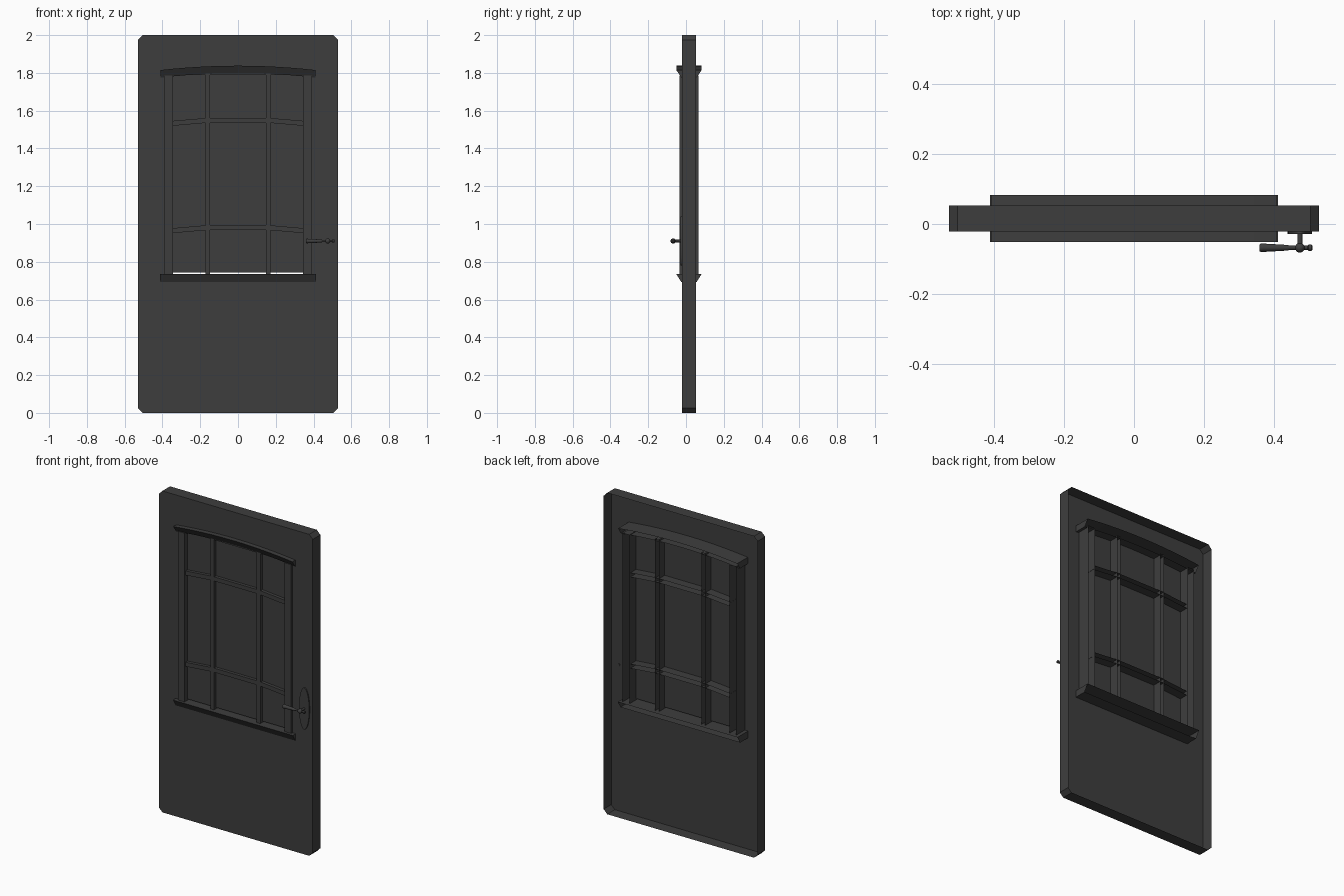
import bpy, bmesh, math
from mathutils import Vector

if "Cube" in bpy.data.objects:
    bpy.data.objects.remove(bpy.data.objects["Cube"], do_unlink=True)

# One dark finish for every part
dark = bpy.data.materials.new("charcoal_paint")
dark.use_nodes = True
COLOUR = (0.048, 0.048, 0.048, 1)
dark.diffuse_color = COLOUR
bsdf = next(n for n in dark.node_tree.nodes if n.type == "BSDF_PRINCIPLED")
bsdf.inputs["Base Color"].default_value = COLOUR

FRONT, BACK = -0.022, 0.053      # door leaf depth
MID = (FRONT + BACK) / 2


def finish(name, bm, smooth=False):
    mesh = bpy.data.meshes.new(name)
    bm.to_mesh(mesh)
    bm.free()
    mesh.materials.append(dark)
    obj = bpy.data.objects.new(name, mesh)
    bpy.context.collection.objects.link(obj)
    if smooth:
        bpy.ops.object.select_all(action="DESELECT")
        obj.select_set(True)
        bpy.context.view_layer.objects.active = obj
        bpy.ops.object.shade_smooth_by_angle(angle=math.radians(35))
    return obj


def channel(name, stations, low_half, top_half):
    """Open-backed moulding through (x, z_low, z_top) stations."""
    bm = bmesh.new()
    rings = []
    for x, low, top in stations:
        section = [(MID + low_half, low), (MID - low_half, low),
                   (MID - top_half, top), (MID + top_half, top)]
        rings.append([bm.verts.new((x, y, z)) for y, z in section])
    for a, b in zip(rings, rings[1:]):
        for i in range(3):
            bm.faces.new((a[i], a[i + 1], b[i + 1], b[i]))
    bm.faces.new(rings[0][::-1])
    bm.faces.new(rings[-1])
    bmesh.ops.recalc_face_normals(bm, faces=bm.faces)
    return finish(name, bm)


def lathe(name, profile, origin, axis, steps=20):
    """Revolve (distance, radius) points around an axis through origin."""
    bm = bmesh.new()
    axis = Vector(axis)
    verts = [bm.verts.new(Vector(origin) + axis * d + Vector((0, 0, r)))
             for d, r in profile]
    edges = [bm.edges.new(pair) for pair in zip(verts, verts[1:])]
    bmesh.ops.spin(bm, geom=verts + edges, cent=origin, axis=axis,
                   angle=math.tau, steps=steps)
    bmesh.ops.remove_doubles(bm, verts=bm.verts, dist=1e-5)
    bmesh.ops.recalc_face_normals(bm, faces=bm.faces)
    return finish(name, bm, smooth=True)


# Door leaf: chamfered tray, open at the back, with a window opening
W, H, C = 0.53, 2.0, 0.025
outline = [(-W + C, 0), (W - C, 0), (W, C), (W, H - C),
           (W - C, H), (-W + C, H), (-W, H - C), (-W, C)]
opening = [(-0.37, 0.71), (0.37, 0.71), (0.37, 1.79), (-0.37, 1.79)]
bm = bmesh.new()
loops = []
for points in (outline, opening):
    vs = [bm.verts.new((x, FRONT, z)) for x, z in points]
    loops.append([bm.edges.new((v, vs[i - 1])) for i, v in enumerate(vs)])
bmesh.ops.triangle_fill(bm, edges=loops[0] + loops[1], use_beauty=True)
rim = bmesh.ops.extrude_edge_only(bm, edges=loops[0])["geom"]
for v in rim:
    if isinstance(v, bmesh.types.BMVert):
        v.co.y = BACK
bmesh.ops.recalc_face_normals(bm, faces=bm.faces)
bm.faces.ensure_lookup_table()
if bm.faces[0].normal.y > 0:
    bmesh.ops.reverse_faces(bm, faces=bm.faces)
finish("door_leaf", bm)

# Window pane, set back behind the bars, leaving a slit above the sill
bm = bmesh.new()
bmesh.ops.create_cube(bm, size=1)
for v in bm.verts:
    v.co = (v.co.x * 0.74, v.co.y * 0.004 - 0.003, 1.27 + v.co.z * 1.056)
finish("window_pane", bm)

# Curved head moulding and straight sill, both flaring towards the top
xs = [-0.41 + 0.82 * i / 12 for i in range(13)]
rise = [0.023 * (1 - (x / 0.41) ** 2) for x in xs]
channel("window_head", [(x, 1.775 + r, 1.815 + r) for x, r in zip(xs, rise)],
        0.040, 0.067)
channel("window_sill", [(-0.412, 0.692, 0.735), (0.412, 0.692, 0.735)],
        0.040, 0.067)

# Side posts and upright glazing bars
for side, s in (("right", -1), ("left", 1)):
    for part, inner, outer, top, half in (("post", 0.344, 0.39, 1.785, 0.050),
                                          ("upright_bar", 0.147, 0.172, 1.805, 0.042)):
        ends = sorted((s * inner, s * outer))
        channel(f"{side}_{part}", [(x, 0.735, top) for x in ends], half, half)

# Horizontal glazing bars, dropping towards the posts
for label, low in (("upper", 1.536), ("lower", 0.968)):
    stations = []
    for x in (-0.345, -0.16, 0.16, 0.345):
        drop = 0.016 if abs(x) > 0.2 else 0
        stations.append((x, low - drop, low + 0.026 - drop))
    channel(f"{label}_cross_bar", stations, 0.040, 0.040)

# Oval handle plate
HX, HY, HZ = 0.475, -0.068, 0.91
plate = lathe("handle_plate", [(0, 0), (0, 1), (0.007, 1), (0.007, 0)],
              (0, 0, 0), (0, -1, 0), steps=32)
for v in plate.data.vertices:
    v.co = (HX + v.co.x * 0.035, FRONT + v.co.y, HZ + v.co.z * 0.13)

# Handle stem, hub and lever
lathe("handle_stem", [(0, 0), (0, 0.007), (0.05, 0.007), (0.05, 0)],
      (HX, -0.018, HZ), (0, -1, 0))
hub = [(-0.014 * math.cos(math.pi * i / 10), 0.014 * math.sin(math.pi * i / 10))
       for i in range(11)]
lathe("handle_hub", hub, (HX, HY, HZ), (1, 0, 0))
lever = [(-0.115, 0), (-0.115, 0.010), (-0.112, 0.012), (-0.105, 0.012),
         (-0.07, 0.010), (-0.035, 0.008), (-0.03, 0.006), (0.022, 0.006),
         (0.025, 0.009), (0.033, 0.009), (0.036, 0.006), (0.036, 0)]
lathe("handle_lever", lever, (HX, HY, HZ), (1, 0, 0))
